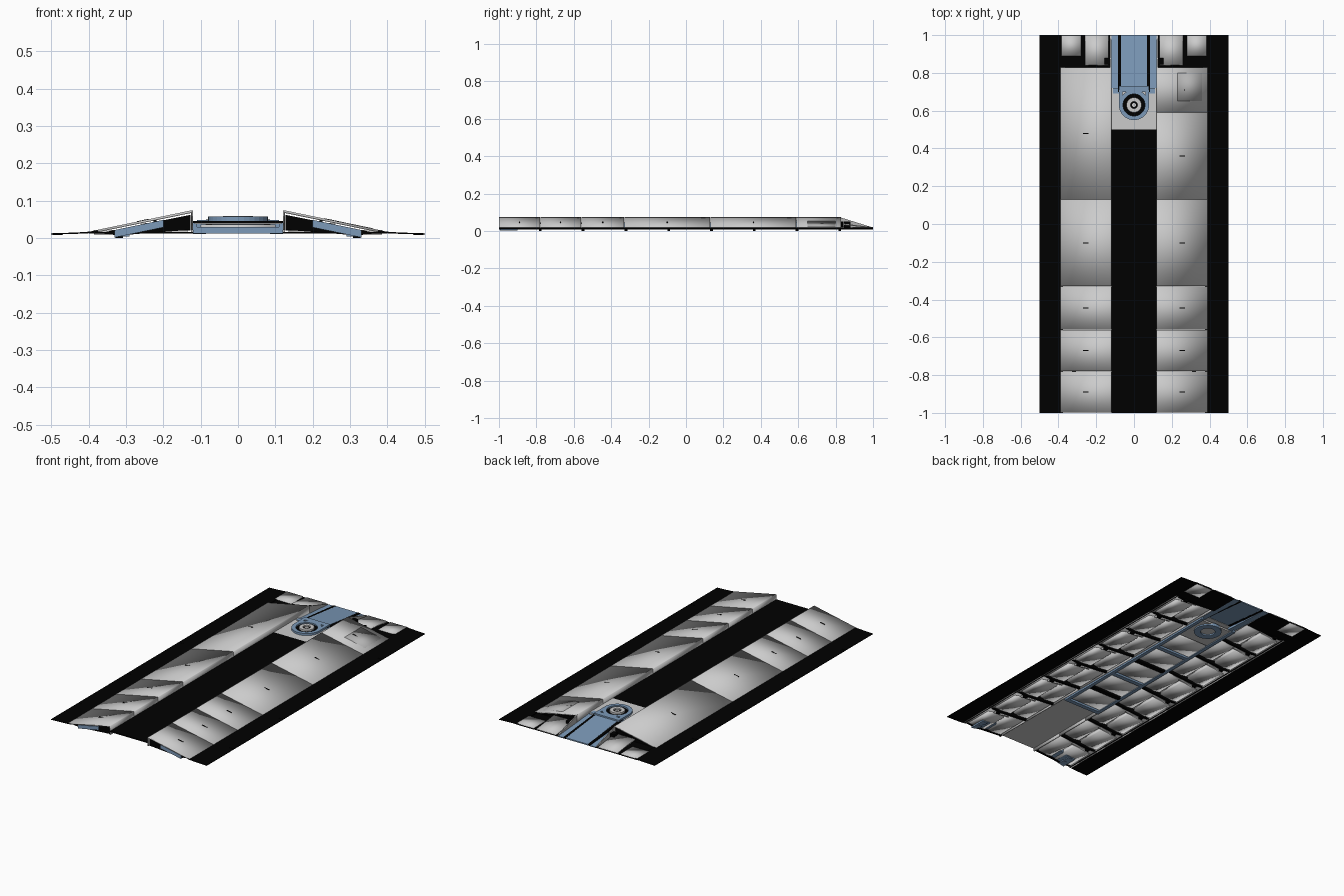
import bpy, bmesh, math

if "Cube" in bpy.data.objects:
    bpy.data.objects.remove(bpy.data.objects["Cube"])


def material(name, rgb):
    m = bpy.data.materials.new(name)
    m.diffuse_color = (*rgb, 1)
    m.use_nodes = True
    m.node_tree.nodes["Principled BSDF"].inputs["Base Color"].default_value = m.diffuse_color
    return m


BLACK = material("black", (0, 0, 0))
BLUE = material("blue", (0.2, 0.32, 0.48))
PALE = material("pale_grey", (1, 1, 1))
STEEL = material("steel_grey", (0.45, 0.45, 0.45))


def finish(name, bm, mat, smooth=False):
    bmesh.ops.recalc_face_normals(bm, faces=bm.faces)
    for f in bm.faces:
        f.smooth = smooth
    me = bpy.data.meshes.new(name)
    bm.to_mesh(me)
    bm.free()
    ob = bpy.data.objects.new(name, me)
    bpy.context.collection.objects.link(ob)
    if mat:
        me.materials.append(mat)
    return ob


def loft(name, a, b, mat=None, smooth=False):
    """Solid between two matching outlines."""
    bm = bmesh.new()
    va = [bm.verts.new(p) for p in a]
    vb = [bm.verts.new(p) for p in b]
    n = len(a)
    bm.faces.new(va)
    bm.faces.new(vb[::-1])
    for i in range(n):
        bm.faces.new((va[i], va[(i + 1) % n], vb[(i + 1) % n], vb[i]))
    return finish(name, bm, mat, smooth)


def along_y(name, prof, y0, y1, mat=None, s=1, smooth=False):
    return loft(name, [(s * x, y0, z) for x, z in prof], [(s * x, y1, z) for x, z in prof], mat, smooth)


def along_x(name, prof, x0, x1, mat=None, s=1, smooth=False):
    return loft(name, [(s * x0, y, z) for y, z in prof], [(s * x1, y, z) for y, z in prof], mat, smooth)


def box(name, x0, x1, y0, y1, z0, z1, mat=None, s=1, smooth=False):
    return along_y(name, [(x0, z0), (x1, z0), (x1, z1), (x0, z1)], y0, y1, mat, s, smooth)


def ring(name, y, r0, r1, z0, z1, mat=None, n=32):
    """Washer turned around a vertical axis."""
    bm = bmesh.new()
    loops = [[bm.verts.new((r * math.cos(2 * math.pi * i / n), y + r * math.sin(2 * math.pi * i / n), z))
              for i in range(n)] for r, z in ((r0, z0), (r1, z0), (r1, z1), (r0, z1))]
    for k in range(4):
        a, b = loops[k], loops[(k + 1) % 4]
        for i in range(n):
            bm.faces.new((a[i], a[(i + 1) % n], b[(i + 1) % n], b[i]))
    return finish(name, bm, mat)


def slope(x):
    """Height of the sloped armour surface."""
    return 0.074 - (x - 0.125) * 0.055 / 0.265


def slab(name, x0, x1, y0, y1, lo, hi, mat=None, s=1, smooth=False):
    """Piece lying parallel to the sloped surface."""
    return along_y(name, [(x0, slope(x0) + lo), (x1, slope(x1) + lo),
                          (x1, slope(x1) + hi), (x0, slope(x0) + hi)], y0, y1, mat, s, smooth)


PANEL = [(0.39, 0.019), (0.125, 0.074), (0.12, 0.072), (0.12, 0.022),
         (0.125, 0.022), (0.125, 0.067), (0.388, 0.013)]
RIB = [(0.127, 0.022), (0.32, 0.007), (0.37, 0.013), (0.127, 0.062)]
SEAMS = {-1: [-1, -0.78, -0.56, -0.33, 0.13, 0.83],
         1: [-1, -0.78, -0.56, -0.33, 0.13, 0.59, 0.83]}

for s in (-1, 1):
    side = "left" if s < 0 else "right"
    # outer floor strip with clamps
    along_y(side + "_outer_strip", [(0.375, 0.015), (0.41, 0.012), (0.5, 0.009), (0.5, 0.012),
                                    (0.41, 0.016), (0.375, 0.02)], -1, 1, BLACK, s)
    for y in (-0.75, -0.3, 0.17, 0.39, 0.61):
        box(side + "_strip_clamp", 0.47, 0.497, y - 0.005, y + 0.005, 0.008, 0.014, BLACK, s)

    # sloped armour panels with soft shading, each with a slot
    for y0, y1 in zip(SEAMS[s], SEAMS[s][1:]):
        along_y(side + "_slope_panel", PANEL, y0 + 0.001, y1 - 0.001, None, s, True)
        ym = (y0 + y1) / 2
        slab(side + "_panel_slot", 0.24, 0.27, ym - 0.003, ym + 0.003, -0.001, 0.001, BLACK, s)

    # underside ribs, housings and feet
    cells = 8
    step = 1.83 / cells
    for i in range(cells + 1):
        y = -1 + step * i
        a = min(max(y - 0.006, -0.99), 0.815)
        along_y(side + "_rib", RIB, a, a + 0.012, BLACK, s)
        if i == cells:
            break
        along_y(side + "_inner_housing", [(0.135, 0.024), (0.2, 0.018), (0.235, 0.024), (0.225, 0.044),
                                          (0.135, 0.055)], y + 0.02, y + step - 0.02, PALE, s, True)
        along_y(side + "_outer_housing", [(0.25, 0.016), (0.32, 0.009), (0.365, 0.014), (0.25, 0.038)],
                y + 0.015, y + step - 0.04, PALE, s, True)
        along_y(side + "_bridge_plate", [(0.15, 0.03), (0.33, 0.012), (0.33, 0.018), (0.15, 0.04)],
                y + step - 0.035, y + step - 0.022, PALE, s, True)
        box(side + "_foot", 0.308, 0.328, y + step - 0.015, y + step, 0, 0.012, BLACK, s)

    # blue coupling at the front end
    slab(side + "_front_coupling", 0.2, 0.33, -0.995, -0.9, -0.03, -0.01, BLUE, s)
    for y in (-0.975, -0.93):
        box(side + "_coupling_lug", 0.29, 0.325, y, y + 0.025, 0.004, 0.018, BLUE, s)

    # back end: floor, grey plates, side wedge and braces
    box(side + "_end_floor", 0.12, 0.4, 0.825, 1, 0.012, 0.016, BLACK, s)
    along_x(side + "_end_inner_plate", [(0.84, 0.032), (1, 0.016), (1, 0.02), (0.84, 0.04)],
            0.135, 0.26, None, s, True)
    box(side + "_end_outer_plate", 0.28, 0.385, 0.89, 0.998, 0.01, 0.021, None, s, True)
    along_x(side + "_end_wedge", [(0.825, 0.016), (0.998, 0.013), (0.998, 0.019), (0.825, 0.073)],
            0.12, 0.126, STEEL, s)
    along_y(side + "_end_brace", [(0.13, 0.022), (0.14, 0.022), (0.24, 0.048), (0.23, 0.05)],
            0.83, 0.842, BLACK, s)
    box(side + "_end_hinge", 0.127, 0.155, 0.845, 0.88, 0.02, 0.05, BLACK, s)

    # blue rail along the centre channel
    along_y(side + "_channel_rail", [(0.12, 0.012), (0.12, 0.043), (0.112, 0.043), (0.108, 0.022),
                                     (0.1, 0.018), (0.1, 0.012)], -0.45, 0.72, BLUE, s)
    along_x(side + "_ramp_edge", [(0.7, 0.04), (1, 0.012), (1, 0.02), (0.7, 0.05)], 0.07, 0.085, BLACK, s)
    along_x(side + "_ramp_side", [(0.7, 0.026), (1, 0.011), (1, 0.016), (0.7, 0.04)], 0.085, 0.12, BLUE, s)

# raised hatch on the right back panel
slab("hatch_plate", 0.23, 0.36, 0.65, 0.8, -0.003, 0.001, STEEL, 1, True)

# centre walkway and the machinery below it
box("centre_walkway", -0.12, 0.12, -1, 0.5, 0.04, 0.045, BLACK)
box("walkway_underplate", -0.117, 0.117, -0.997, -0.45, 0.037, 0.0405)
for i in range(5):
    y = -0.45 + i * 0.19
    box("channel_crossbar", -0.115, 0.115, y, y + 0.025, 0.012, 0.03, BLACK if i % 2 else BLUE)
    box("channel_housing", -0.1, 0.1, y + 0.035, y + 0.18, 0.016, 0.036, PALE, 1, True)
box("channel_tray", -0.11, 0.11, 0.5, 0.7, 0.02, 0.03)

# hub plate, round hub and its blue collar
box("hub_plate", -0.12, 0.12, 0.5, 0.72, 0.038, 0.045)
ring("hub_collar", 0.63, 0.058, 0.08, 0.04, 0.057, BLUE)
ring("hub_groove", 0.63, 0.03, 0.059, 0.04, 0.049, BLACK)
ring("hub_boss", 0.63, 0.02, 0.04, 0.04, 0.059)
ring("hub_bore", 0.63, 0.01, 0.021, 0.04, 0.052, BLACK)
ring("hub_pin", 0.63, 0.001, 0.011, 0.04, 0.056)
ring("hub_lower_collar", 0.63, 0.04, 0.075, 0.012, 0.03, BLUE)
for s in (-1, 1):
    box("collar_arm", 0.06, 0.08, 0.63, 0.72, 0.042, 0.057, BLUE, s)
    box("collar_corner", 0.08, 0.11, 0.69, 0.72, 0.042, 0.048, BLUE, s)
box("collar_bridge", -0.08, 0.08, 0.7, 0.73, 0.042, 0.057, BLUE)

# blue ramp down to the back edge
along_x("blue_ramp", [(0.72, 0.04), (1, 0.012), (1, 0.019), (0.72, 0.05)], -0.07, 0.07, BLUE)
